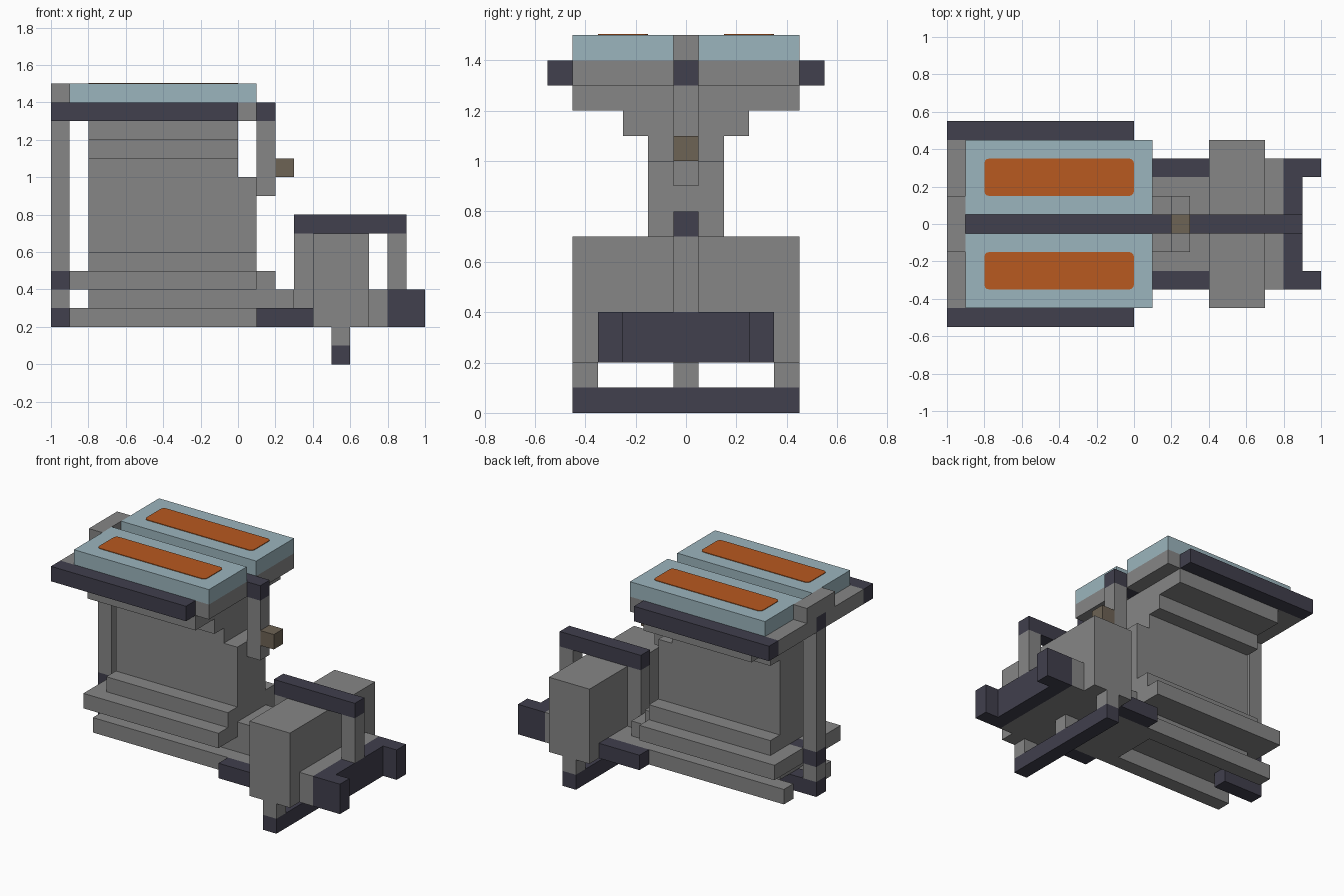
import bpy
import bmesh

UNIT = 0.1  # one block of the modular grid

start_cube = bpy.data.objects.get("Cube")
if start_cube:
    bpy.data.objects.remove(start_cube, do_unlink=True)


def make_material(name, red, green, blue):
    mat = bpy.data.materials.new(name)
    mat.use_nodes = True
    mat.diffuse_color = (red, green, blue, 1)
    shader = mat.node_tree.nodes["Principled BSDF"]
    shader.inputs["Base Color"].default_value = (red, green, blue, 1)
    shader.inputs["Roughness"].default_value = 0.8
    return mat


grey = make_material("machine_grey", 0.24, 0.24, 0.24)
dark = make_material("dark_slate", 0.052, 0.05, 0.074)
blue = make_material("pale_blue", 0.33, 0.46, 0.51)
orange = make_material("burnt_orange", 0.48, 0.1, 0.014)
brown = make_material("dull_brown", 0.155, 0.125, 0.09)


def finish(name, mat, bm, mirrored):
    bmesh.ops.recalc_face_normals(bm, faces=bm.faces)
    mesh = bpy.data.meshes.new(name)
    bm.to_mesh(mesh)
    bm.free()
    mesh.materials.append(mat)
    obj = bpy.data.objects.new(name, mesh)
    bpy.context.collection.objects.link(obj)
    if mirrored:
        mod = obj.modifiers.new("mirror_sides", 'MIRROR')
        mod.use_axis = (False, True, False)
        mod.use_mirror_merge = False
    return obj


def box(name, mat, xs, ys, zs, mirrored=False, round_corners=0):
    """Block spanning the given ranges, in grid units."""
    bm = bmesh.new()
    bmesh.ops.create_cube(bm, size=1)
    for v in bm.verts:
        for axis, span in enumerate((xs, ys, zs)):
            v.co[axis] = span[v.co[axis] > 0] * UNIT
    if round_corners:
        uprights = [e for e in bm.edges
                    if abs(e.verts[0].co.z - e.verts[1].co.z) > 0.0001]
        bmesh.ops.bevel(bm, geom=uprights, offset=round_corners * UNIT,
                        segments=3, profile=0.5, affect='EDGES')
    return finish(name, mat, bm, mirrored)


def centred(name, mat, xs, half_width, zs):
    return box(name, mat, xs, (-half_width, half_width), zs)


def paired(name, mat, xs, ys, zs, **options):
    return box(name, mat, xs, ys, zs, mirrored=True, **options)


def profile(name, mat, points, half_width):
    """Side outline in x and z, extruded across the width."""
    bm = bmesh.new()
    face = bm.faces.new([bm.verts.new((x * UNIT, -half_width * UNIT, z * UNIT))
                         for x, z in points])
    grown = bmesh.ops.extrude_face_region(bm, geom=[face])
    for item in grown["geom"]:
        if isinstance(item, bmesh.types.BMVert):
            item.co.y = half_width * UNIT
    return finish(name, mat, bm, False)


SLIM = 0.5   # half width of the thin bars
CORE = 1.5   # half width of the central column

# Central column with its stepped front foot
profile("column", grey,
        [(-8, 3), (3, 3), (3, 4), (2, 4), (2, 5), (1, 5),
         (1, 10), (0, 10), (0, 12), (-8, 12)], CORE)

# Forked base
paired("base_prong", grey, (-9, 0), (CORE, 2.5), (2, 3))
centred("base_plate", grey, (0, 4), 2.5, (2, 3))
paired("base_skid", dark, (1, 4), (2.5, 3.5), (2, 3))

# Lower tiers
centred("lower_tier", grey, (-8, 1), 3.5, (4, 5))
paired("lower_tier_end", grey, (-9, -8), (SLIM, 3.5), (4, 5))
centred("upper_tier", grey, (-8, 1), 2.5, (5, 6))

# Corbels and deck
centred("corbel_low", grey, (-8, 0), 2.5, (11, 12))
centred("corbel_high", grey, (-8, 0), 4.5, (12, 13))
paired("deck", grey, (-9, 1), (SLIM, 4.5), (13, 14))
centred("spine", dark, (-10, 2), SLIM, (13, 14))
paired("end_beam", grey, (-10, -9), (SLIM, 4.5), (13, 14))
centred("end_cap", grey, (-10, -9), CORE, (14, 15))
paired("side_rail", dark, (-10, 0), (4.5, 5.5), (13, 14))

# Top pads with painted panels
paired("pad", blue, (-9, 1), (SLIM, 4.5), (14, 15))
paired("pad_panel", orange, (-8, 0), (CORE, 3.5), (15, 15.04),
       round_corners=0.25)

# Tail post and its pins
centred("tail_post", grey, (-10, -9), SLIM, (5, 13))
centred("upper_pin", dark, (-10, -8), SLIM, (4, 5))
centred("tail_post_foot", grey, (-10, -9), SLIM, (3, 4))
centred("lower_pin", dark, (-10, -7), SLIM, (2, 3))

# Hanging front strut and knob
centred("front_strut", grey, (1, 2), SLIM, (9, 13))
centred("knob", brown, (2, 3), SLIM, (10, 11))

# Front housing with handle
centred("housing", grey, (4, 7), 4.5, (2, 7))
centred("handle_bar", dark, (3, 9), SLIM, (7, 8))
centred("handle_rear_post", grey, (3, 4), SLIM, (3, 7))
centred("handle_front_post", grey, (8, 9), SLIM, (4, 7))

# Bumper
centred("bumper_mount", grey, (7, 8), 3.5, (2, 4))
centred("bumper", dark, (8, 9), 3.5, (2, 4))
paired("bumper_horn", dark, (9, 10), (2.5, 3.5), (2, 4))

# Ground bar and legs
centred("ground_bar", dark, (5, 6), 4.5, (0, 1))
centred("middle_leg", grey, (5, 6), SLIM, (1, 2))
paired("outer_leg", grey, (5, 6), (3.5, 4.5), (1, 2))
